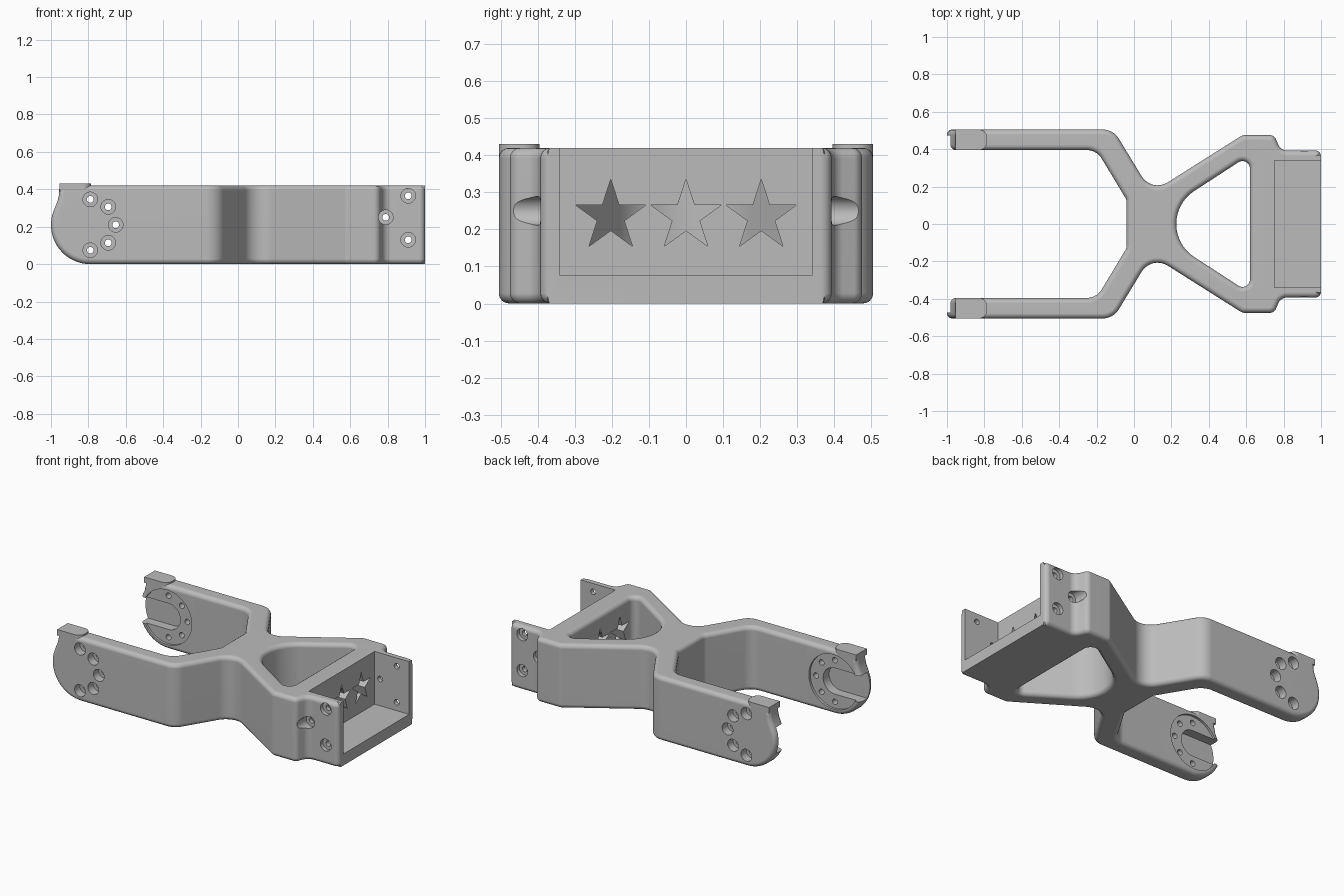
import bpy, bmesh
from math import sin, cos, tan, radians, pi
from mathutils import Vector

if "Cube" in bpy.data.objects:
    bpy.data.objects.remove(bpy.data.objects["Cube"])

grey = bpy.data.materials.new("plain grey")
grey.use_nodes = True
GREY = (0.5, 0.5, 0.5, 1)
grey.diffuse_color = GREY
grey.node_tree.nodes["Principled BSDF"].inputs["Base Color"].default_value = GREY

TOP = 0.42          # frame height
IN, OUT = 0.395, 0.505   # inner and outer side of an arm
JOIN = -0.6         # where arm meets its rounded tip
HUB = (-0.79, 0.21)  # centre of the tip, in x and z
RIM = 0.028


def arc(centre, r, a0, a1, n):
    """Points on an arc, angles in degrees."""
    angles = [radians(a0 + (a1 - a0) * i / n) for i in range(n + 1)]
    return [(centre[0] + r * cos(a), centre[1] + r * sin(a)) for a in angles]


def circle(centre, r, n=32):
    return arc(centre, r, 0, 360, n)[:-1]


def fillet(corners):
    """Round the corners given as (x, y, radius)."""
    out = []
    for i, (x, y, r) in enumerate(corners):
        p = Vector((x, y))
        if r == 0:
            out.append((x, y))
            continue
        a = (Vector(corners[i - 1][:2]) - p).normalized()
        b = (Vector(corners[(i + 1) % len(corners)][:2]) - p).normalized()
        half = a.angle(b) / 2
        centre = p + (a + b).normalized() * (r / sin(half))
        start = p + a * (r / tan(half)) - centre
        end = p + b * (r / tan(half)) - centre
        sweep = pi - 2 * half
        n = max(3, round(sweep / radians(9)))
        for k in range(n + 1):
            t = k / n
            v = (start * sin((1 - t) * sweep) + end * sin(t * sweep)) / sin(sweep)
            out.append(tuple(centre + v))
    return out


PLANES = {
    "xy": lambda a, b, d: (a, b, d),
    "xz": lambda a, b, d: (a, d, b),
    "yz": lambda a, b, d: (d, a, b),
}


def prism(name, points, plane, lo, hi, keep_square=None):
    """Extrude a profile; round its rims unless keep_square(edge middle)."""
    place = PLANES[plane]
    axis = {"xy": 2, "xz": 1, "yz": 0}[plane]
    bm = bmesh.new()
    face = bm.faces.new([bm.verts.new(place(a, b, lo)) for a, b in points])
    extruded = bmesh.ops.extrude_face_region(bm, geom=[face], use_keep_orig=True)
    shift = [0, 0, 0]
    shift[axis] = hi - lo
    bmesh.ops.translate(bm, vec=shift,
                        verts=[v for v in extruded["geom"] if isinstance(v, bmesh.types.BMVert)])
    bmesh.ops.recalc_face_normals(bm, faces=bm.faces)
    if keep_square:
        rims = [e for e in bm.edges
                if abs(e.verts[0].co[axis] - e.verts[1].co[axis]) < 1e-5
                and not keep_square((e.verts[0].co + e.verts[1].co) / 2)]
        bmesh.ops.bevel(bm, geom=rims, offset=RIM, segments=4, profile=0.5,
                        affect='EDGES', clamp_overlap=False)
    mesh = bpy.data.meshes.new(name)
    bm.to_mesh(mesh)
    bm.free()
    mesh.materials.append(grey)
    obj = bpy.data.objects.new(name, mesh)
    bpy.context.collection.objects.link(obj)
    return obj


def cut(obj, cutters):
    """Subtract all cutters, then discard them."""
    for c in cutters:
        c.hide_render = True
        m = obj.modifiers.new("cut", 'BOOLEAN')
        m.operation, m.solver, m.object = 'DIFFERENCE', 'EXACT', c
    graph = bpy.context.evaluated_depsgraph_get()
    mesh = bpy.data.meshes.new_from_object(obj.evaluated_get(graph))
    obj.modifiers.clear()
    obj.data = mesh
    for c in cutters:
        bpy.data.objects.remove(c)


def finish(obj):
    """Open the centre plane, mirror to the other side and shade."""
    bm = bmesh.new()
    bm.from_mesh(obj.data)
    middle = [f for f in bm.faces if all(abs(v.co.y) < 1e-4 for v in f.verts)]
    bmesh.ops.delete(bm, geom=middle, context='FACES')
    bm.to_mesh(obj.data)
    bm.free()
    bpy.ops.object.select_all(action='DESELECT')
    obj.select_set(True)
    bpy.context.view_layer.objects.active = obj
    bpy.ops.object.shade_smooth_by_angle(angle=radians(30))
    mirror = obj.modifiers.new("mirror", 'MIRROR')
    mirror.use_axis = (False, True, False)
    mirror.merge_threshold = 0.0005
    obj.modifiers.new("normals", 'WEIGHTED_NORMAL').keep_sharp = True


def screw_hole(centre, seat):
    """Through hole with a wide outer counterbore down to y = seat."""
    return [prism("hole", circle(centre, 0.018, 20), "xz", 0.2, 0.7),
            prism("counterbore", circle(centre, 0.039), "xz", seat, 0.7)]


def star(y, z, r):
    pts = []
    for i in range(10):
        a = pi / 2 + i * pi / 5
        k = r if i % 2 == 0 else r * 0.382
        pts.append((y + k * cos(a), z + k * sin(a)))
    return prism("star", pts, "yz", 0.55, 0.8)


# Half of the frame: mount, waist and arm, around half of the triangular window
outline = fillet([
    (1, 0, 0), (1, 0.393, 0.03), (0.785, 0.393, 0.05), (0.75, 0.475, 0.035),
    (0.58, 0.475, 0.04), (0.094, 0.168, 0.1), (-0.111, OUT, 0.1),
    (JOIN, OUT, 0), (JOIN, IN, 0), (-0.2, IN, 0.09), (-0.04, 0.13, 0.05), (-0.04, 0, 0)])
window = arc((0.436, 0), 0.21, 180, 123, 10)
corner = fillet([window[-1] + (0,), (0.62, 0.37, 0.04), (0.62, 0, 0)])
frame = prism("frame", outline + window + corner[1:], "xy", 0, TOP,
              lambda p: p.x > 0.998 or p.x < JOIN + 0.001 or p.y < 0.001)

# Open pocket, stars through its back wall, and side screw holes
pocket = prism("pocket", [(0.75, -0.2), (1.2, -0.2), (1.2, 0.34), (0.75, 0.34)],
               "xy", 0.075, 0.8)
cutters = [pocket, star(0, 0.235, 0.1), star(0.203, 0.235, 0.1)]
for spot in [(0.91, 0.365), (0.91, 0.13), (0.79, 0.25)]:
    cutters += screw_hole(spot, 0.367)
cut(frame, cutters)
finish(frame)

# Rounded arm tip
tip_side = ([(JOIN, TOP), (JOIN, 0)] + arc(HUB, 0.21, 270, 165, 20)
            + [(-0.978, 0.305), (-0.965, 0.335), (-0.957, 0.37), (-0.955, TOP)])
tip = prism("arm_tip", tip_side, "xz", IN, OUT, lambda p: p.x > JOIN - 0.001)

# Shallow disc seat, open slot and a ring of screw holes
slot = arc(HUB, 0.085, -90, 90, 20) + [(-1.2, HUB[1] + 0.085), (-1.2, HUB[1] - 0.085)]
cutters = [prism("seat", circle(HUB, 0.178, 56), "xz", 0.3, IN + 0.015),
           prism("slot", slot, "xz", 0.25, 0.472)]
for spot in arc(HUB, 0.136, -90, 90, 4):
    cutters += screw_hole(spot, 0.45)
cut(tip, cutters)
finish(tip)

# Raised pad on top of the tip
pad = prism("tip_pad", fillet([
    (-0.955, IN, 0), (-0.785, IN, 0.045), (-0.785, OUT, 0.045), (-0.955, OUT, 0)]),
    "xy", 0.392, 0.43)
finish(pad)
